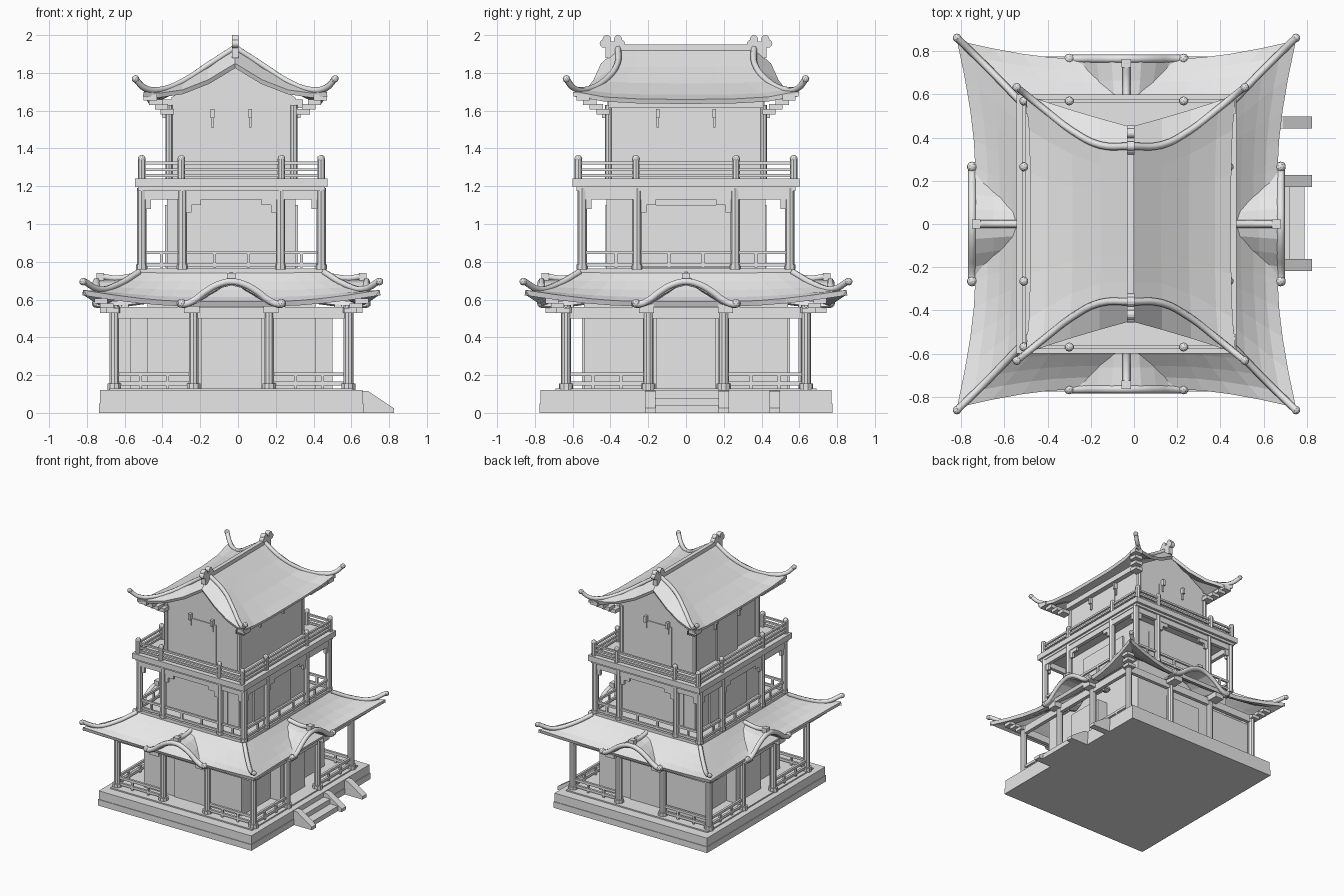
import bpy, bmesh
from mathutils import Vector

if "Cube" in bpy.data.objects:
    bpy.data.objects.remove(bpy.data.objects["Cube"])

stone = bpy.data.materials.new("light grey")
stone.use_nodes = True
stone.diffuse_color = (0.8, 0.8, 0.8, 1)
stone.node_tree.nodes["Principled BSDF"].inputs["Base Color"].default_value = (0.8, 0.8, 0.8, 1)

CX = -0.035   # centre line of the storeys
RX = -0.015   # centre line of the top roof


def add(name, bm):
    mesh = bpy.data.meshes.new(name)
    bmesh.ops.recalc_face_normals(bm, faces=bm.faces)
    bm.to_mesh(mesh)
    bm.free()
    mesh.materials.append(stone)
    ob = bpy.data.objects.new(name, mesh)
    bpy.context.collection.objects.link(ob)
    return ob


def box(name, a, b):
    bm = bmesh.new()
    bmesh.ops.create_cube(bm, size=1)
    for v in bm.verts:
        v.co = [(p + q) / 2 + c * abs(q - p) for p, q, c in zip(a, b, v.co)]
    return add(name, bm)


def slab(name, hx, hy, z0, z1):
    return box(name, (CX - hx, -hy, z0), (CX + hx, hy, z1))


def prism(name, pts, offset):
    """Polygon swept along an offset vector."""
    bm = bmesh.new()
    face = bm.faces.new([bm.verts.new(p) for p in pts])
    out = bmesh.ops.extrude_face_region(bm, geom=[face])
    bmesh.ops.translate(bm, vec=offset, verts=[g for g in out["geom"] if isinstance(g, bmesh.types.BMVert)])
    return add(name, bm)


def column(name, x, y, z0, z1, r, sides=10):
    bm = bmesh.new()
    bmesh.ops.create_cone(bm, cap_ends=True, segments=sides, radius1=r, radius2=r, depth=z1 - z0)
    bmesh.ops.translate(bm, vec=(x, y, (z0 + z1) / 2), verts=bm.verts)
    return add(name, bm)


def ball(name, p, r):
    bm = bmesh.new()
    bmesh.ops.create_icosphere(bm, subdivisions=2, radius=r)
    bmesh.ops.translate(bm, vec=p, verts=bm.verts)
    return add(name, bm)


def tube(name, pts, r):
    cu = bpy.data.curves.new(name, "CURVE")
    cu.dimensions = "3D"
    cu.bevel_depth, cu.bevel_resolution, cu.use_fill_caps = r, 1, True
    cu.resolution_u = 4
    sp = cu.splines.new("BEZIER")
    sp.bezier_points.add(len(pts) - 1)
    for bp, p in zip(sp.bezier_points, pts):
        bp.co = p
        bp.handle_left_type = bp.handle_right_type = "AUTO"
    cu.materials.append(stone)
    ob = bpy.data.objects.new(name, cu)
    bpy.context.collection.objects.link(ob)


def sheet(name, rows, thick):
    """Grid surface through rows of points, thickened downwards."""
    bm = bmesh.new()
    vs = [[bm.verts.new(p) for p in row] for row in rows]
    for r0, r1 in zip(vs, vs[1:]):
        for i in range(len(r0) - 1):
            bm.faces.new((r0[i], r0[i + 1], r1[i + 1], r1[i]))
    bmesh.ops.remove_doubles(bm, verts=bm.verts, dist=0.0005)
    ob = add(name, bm)
    up = sum(p.normal.z for p in ob.data.polygons) > 0
    mod = ob.modifiers.new("thickness", "SOLIDIFY")
    mod.thickness, mod.offset = thick, -1 if up else 1


def at(k, a, d, z):
    """Point on side k (front, right, back, left): a along it, d outwards."""
    x, y = ((a, -d), (d, a), (-a, d), (-d, -a))[k]
    return Vector((CX + x, y, z))


def side_box(name, k, a0, a1, d0, d1, z0, z1):
    p, q = at(k, a0, d0, z0), at(k, a1, d1, z1)
    box(name, [min(i) for i in zip(p, q)], [max(i) for i in zip(p, q)])


def sides(hx, hy):
    """Side number, its half length and its distance from the centre."""
    return [(k, (hx, hy)[k % 2], (hy, hx)[k % 2]) for k in range(4)]


# plinth
slab("plinth_base", 0.70, 0.775, 0, 0.05)
slab("plinth_top", 0.695, 0.77, 0.05, 0.12)
slab("ground_floor", 0.645, 0.69, 0.12, 0.13)

# side stairs with sloping cheeks
for y in (0.2, -0.19, 0.47):
    prism("stair_cheek", [(0.655, y - 0.028, 0), (0.825, y - 0.028, 0), (0.825, y - 0.028, 0.025),
                          (0.69, y - 0.028, 0.115), (0.655, y - 0.028, 0.115)], (0, 0.056, 0))
for x, z in ((0.79, 0.04), (0.72, 0.08)):
    box("stair_step", (0.65, -0.19, 0), (x, 0.2, z))

# ground storey
slab("ground_core", 0.445, 0.54, 0.12, 0.74)
for k, half, d in sides(0.62, 0.635):
    for a in (-half, -0.2, 0.2):
        p = at(k, a, d, 0)
        column("ground_column", p.x, p.y, 0.12, 0.57, 0.027)
        column("column_foot", p.x, p.y, 0.12, 0.155, 0.038)
        column("column_cap", p.x, p.y, 0.53, 0.56, 0.036, 8)
    side_box("eave_beam", k, -half, half, d - 0.015, d + 0.015, 0.5, 0.56)
    for s in (-1, 1):
        for z in (0.145, 0.195):
            side_box("ground_rail", k, s * 0.2, s * half, d - 0.009, d + 0.009, z, z + 0.02)
        for t in (0.33, 0.67):
            a = s * (0.2 + t * (half - 0.2))
            side_box("rail_post", k, a - 0.008, a + 0.008, d - 0.008, d + 0.008, 0.13, 0.2)
    side_box("door_frame", k, -0.16, 0.16, d - 0.2, d - 0.085, 0.13, 0.5)
side_box("back_screen", 2, 0.2, 0.62, 0.595, 0.605, 0.13, 0.5)

# lower roof skirt with flared corners
for k in range(4):
    rows = []
    for i in range(5):
        t = i / 4
        hx, hy = 0.475 + 0.225 * t, 0.55 + 0.215 * t
        half, d = ((hx, hy), (hy, hx))[k % 2]
        row = []
        for j in range(-6, 7):
            s = j / 6
            f = max(0, (abs(s) - 0.3) / 0.7) ** 2 * t
            row.append(at(k, s * (half + 0.085 * f), d + 0.085 * f,
                          0.75 - 0.16 * (1 - (1 - t) ** 1.4) + 0.06 * f * t))
        rows.append(row)
    sheet("lower_roof", rows, 0.028)
for sx in (-1, 1):
    for sy in (-1, 1):
        path = [(0.49, 0.565, 0.745), (0.60, 0.68, 0.68), (0.70, 0.78, 0.655), (0.785, 0.862, 0.7)]
        tube("lower_hip", [(CX + sx * x, sy * y, z) for x, y, z in path], 0.017)
        ball("hip_tip", (CX + sx * 0.785, sy * 0.862, 0.695), 0.02)
        for n in range(3):
            x, y = CX + sx * (0.63 + 0.03 * n), sy * (0.65 + 0.03 * n)
            box("corner_bracket", (x - 0.035, y - 0.035, 0.53 + 0.025 * n), (x + 0.035, y + 0.035, 0.555 + 0.025 * n))

# arched dormer over each entrance
arch = [(0, 0.705), (0.07, 0.69), (0.14, 0.65), (0.2, 0.605), (0.255, 0.585), (0.28, 0.592)]
arch = [(-a, z) for a, z in arch[:0:-1]] + arch
for k, half, d in sides(0.715, 0.765):
    sheet("dormer_roof", [[at(k, a * w, e, z + h) for a, z in arch]
                          for e, w, h in ((d - 0.25, 0.75, 0.02), (d - 0.1, 0.9, 0), (d, 1, 0))], 0.03)
    tube("dormer_edge", [at(k, a, d, z - 0.01) for a, z in arch], 0.02)
    tube("dormer_ridge", [at(k, 0, d - 0.22, 0.73), at(k, 0, d - 0.1, 0.712), at(k, 0, d - 0.02, 0.725)], 0.018)
    side_box("ridge_end", k, -0.022, 0.022, d - 0.04, d, 0.69, 0.74)
    for s in (-1, 1):
        ball("dormer_tip", at(k, s * 0.265, d, 0.58), 0.024)
        side_box("dormer_bracket", k, s * 0.17, s * 0.25, d - 0.17, d - 0.02, 0.53, 0.575)

# middle storey
slab("middle_floor", 0.485, 0.56, 0.72, 0.765)
slab("middle_core", 0.34, 0.42, 0.76, 1.2)
for k, half, d in sides(0.475, 0.55):
    for a in (-half, -0.26, 0.26):
        p = at(k, a, d, 0)
        column("middle_column", p.x, p.y, 0.76, 1.19, 0.025, 8)
        column("middle_foot", p.x, p.y, 0.76, 0.785, 0.03, 8)
    side_box("middle_beam", k, -half, half, d - 0.015, d + 0.015, 1.13, 1.175)
    for z in (0.775, 0.84):
        side_box("middle_rail", k, -half, half, d - 0.008, d + 0.008, z, z + 0.018)
    for s in (-1, 1):
        for a in (0.09, 0.37):
            side_box("middle_rail_post", k, s * a - 0.008, s * a + 0.008, d - 0.007, d + 0.007, 0.77, 0.85)
        for w, z in ((0.1, 1.1), (0.05, 1.06)):
            side_box("beam_bracket", k, s * 0.26, s * (0.26 - w), d - 0.01, d + 0.01, z, 1.135)
        side_box("outer_bracket", k, s * half, s * (half - 0.05), d - 0.01, d + 0.01, 1.08, 1.135)
    side_box("middle_panel", k, -0.24, 0.24, d - 0.14, d - 0.123, 0.77, 1.1)

# balcony
slab("balcony_deck", 0.51, 0.6, 1.195, 1.24)
slab("balcony_under", 0.495, 0.58, 1.175, 1.195)
for k, half, d in sides(0.475, 0.57):
    for a in (-half, -0.265, 0.265):
        p = at(k, a, d, 0)
        column("balcony_post", p.x, p.y, 1.235, 1.345, 0.02, 8)
        ball("post_knob", p + Vector((0, 0, 1.345)), 0.021)
    for z in (1.25, 1.28, 1.315):
        side_box("balcony_rail", k, -half, half, d - 0.008, d + 0.008, z, z + 0.015)

# upper storey with gable ends
gable = [(-0.335, 1.23), (0.335, 1.23), (0.335, 1.67), (0, 1.87), (-0.335, 1.67)]
prism("upper_walls", [(CX + x * 0.98 + 0.01, -0.415, z) for x, z in gable], (0, 0.83, 0))
for k, half, d in sides(0.33, 0.41):
    for a in (-half, half):
        p = at(k, a, d, 0)
        column("upper_corner_post", p.x, p.y, 1.24, 1.63, 0.02, 8)
    for a in (-0.15, 0.15) if k % 2 else (-0.1, 0.1):
        side_box("hanging_bracket", k, a - 0.01, a + 0.01, d, d + 0.035, 1.56, 1.61)
        side_box("hanging_stud", k, a - 0.007, a + 0.007, d, d + 0.02, 1.51, 1.56)
    side_box("upper_door_panel", k, -0.13, 0.13, d, d + 0.012, 1.24, 1.57)
    if k % 2:
        side_box("upper_beam", k, -half, half, d - 0.02, d + 0.05, 1.615, 1.66)
for sx in (-1, 1):
    for sy in (-1, 1):
        for n in range(4):
            x, y = RX + sx * (0.36 + 0.03 * n), sy * (0.44 + 0.035 * n)
            box("eave_bracket", (x - 0.035, y - 0.035, 1.58 + 0.025 * n), (x + 0.035, y + 0.035, 1.61 + 0.025 * n))

# top roof: distance from ridge, height, half length to the verge tube, then to the edge, edge drop
prof = [(0, 1.93, 0.36, 0.45, 0.08), (0.14, 1.83, 0.365, 0.49, 0.07), (0.27, 1.745, 0.43, 0.53, 0.045),
        (0.39, 1.685, 0.52, 0.57, 0.015), (0.465, 1.66, 0.58, 0.6, 0)]
for s in (-1, 1):
    rows = []
    for i, (x, z, y, edge, drop) in enumerate(prof):
        row = []
        for j in (-1, -0.75, -0.4, 0, 0.4, 0.75, 1):
            row.append((RX + s * (x + 0.02 * j ** 4 * i / 4), y * j, z + 0.04 * j ** 4 * (i / 4) ** 2))
        lo, hi = row[0], row[-1]
        rows.append([(lo[0], -edge, lo[2] - drop)] + row + [(hi[0], edge, hi[2] - drop)])
    sheet("top_roof", rows, 0.025)
    for sy in (-1, 1):
        path = [(0, 0.36, 1.935), (0.14, 0.365, 1.845), (0.27, 0.43, 1.76), (0.4, 0.53, 1.71),
                (0.48, 0.595, 1.72), (0.53, 0.635, 1.77)]
        tube("verge_tube", [(RX + s * x, sy * y, z) for x, y, z in path], 0.017)
        ball("verge_tip", (RX + s * 0.528, sy * 0.633, 1.768), 0.02)

# ridge and its trefoil ends
box("ridge", (RX - 0.016, -0.37, 1.91), (RX + 0.016, 0.37, 1.95))
for s in (-1, 1):
    box("ridge_end_block", (RX - 0.018, s * 0.39 - 0.035, 1.88), (RX + 0.018, s * 0.39 + 0.035, 1.965))
    for y, z in ((0.36, 1.978), (0.42, 1.978), (0.435, 1.955), (0.345, 1.955)):
        bm = bmesh.new()
        bmesh.ops.create_cone(bm, cap_ends=True, segments=12, radius1=0.022, radius2=0.022, depth=0.036)
        for v in bm.verts:
            v.co = (RX + v.co.z, s * y + v.co.x, z + v.co.y)
        add("ridge_lobe", bm)
